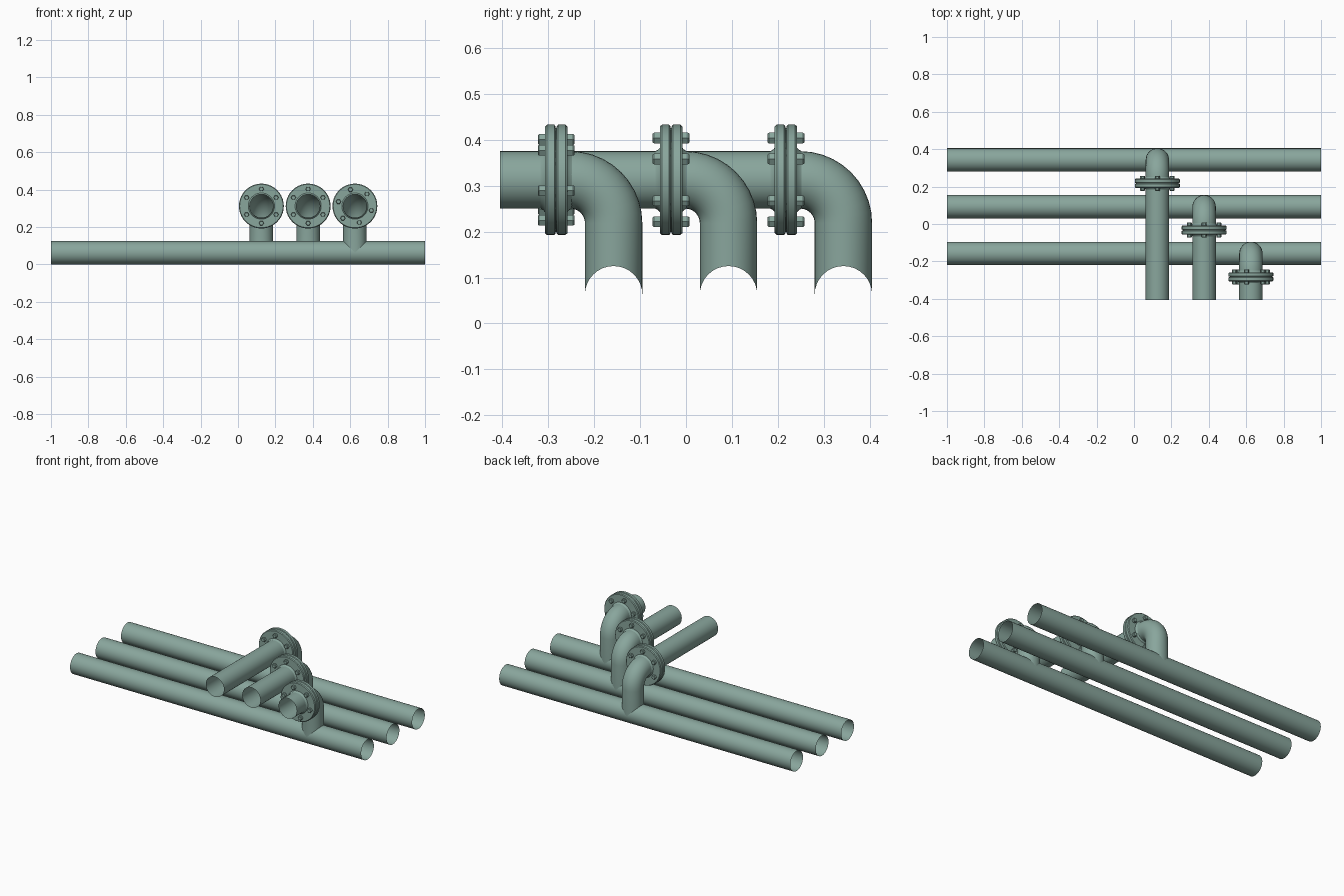
import bpy, bmesh
from math import sin, cos, pi, sqrt, radians
from mathutils import Vector

if "Cube" in bpy.data.objects:
    bpy.data.objects.remove(bpy.data.objects["Cube"])

R = 0.0625          # pipe radius
AXIS_Z = 0.3125     # height of the branch pipes
BEND = 0.094        # elbow centre line radius
SEG = 32

paint = bpy.data.materials.new("grey_green_paint")
paint.use_nodes = True
COLOUR = (0.25, 0.38, 0.335, 1)
paint.diffuse_color = COLOUR
paint.node_tree.nodes["Principled BSDF"].inputs["Base Color"].default_value = COLOUR


def loft(name, rings, closed=False, caps=False, angle=35):
    """Join rings of points into a skin; closed also joins last ring to first."""
    bm = bmesh.new()
    loops = [[bm.verts.new(p) for p in ring] for ring in rings]
    pairs = list(zip(loops, loops[1:]))
    if closed:
        pairs.append((loops[-1], loops[0]))
    for a, b in pairs:
        n = len(a)
        for i in range(n):
            j = (i + 1) % n
            bm.faces.new((a[i], a[j], b[j], b[i]))
    if caps:
        bm.faces.new(loops[0])
        bm.faces.new(loops[-1])
    bmesh.ops.recalc_face_normals(bm, faces=bm.faces)
    mesh = bpy.data.meshes.new(name)
    bm.to_mesh(mesh)
    bm.free()
    mesh.materials.append(paint)
    ob = bpy.data.objects.new(name, mesh)
    bpy.context.collection.objects.link(ob)
    bpy.ops.object.select_all(action='DESELECT')
    ob.select_set(True)
    bpy.context.view_layer.objects.active = ob
    bpy.ops.object.shade_smooth_by_angle(angle=radians(angle))
    return ob


def circle(centre, u, v, r, n=SEG):
    c, u, v = Vector(centre), Vector(u), Vector(v)
    return [c + r * (cos(2 * pi * i / n) * u + sin(2 * pi * i / n) * v) for i in range(n)]


def lathe_y(name, x, z, profile, n=SEG, **kw):
    """Turn a profile of (radius, y) about an axis along y."""
    return loft(name, [circle((x, y, z), (1, 0, 0), (0, 0, 1), r, n) for r, y in profile], **kw)


def main_pipe(name, y):
    loft(name, [circle((x, y, R), (0, 1, 0), (0, 0, 1), R) for x in (-1, 1)])


def elbow(name, x, y):
    """Quarter bend whose lower leg is cut to sit on the main pipe."""
    rings = [circle((x, y - 0.125, AXIS_Z), (1, 0, 0), (0, 0, 1), R)]
    for k in range(11):
        a = pi / 2 * k / 10
        centre = (x, y - BEND + BEND * sin(a), AXIS_Z - BEND + BEND * cos(a))
        rings.append(circle(centre, (1, 0, 0), (0, -sin(a + pi) * 1, cos(a)), R))
    foot = []
    for p in rings[-1]:
        d = min(R, abs(p.y - y))
        foot.append(Vector((p.x, p.y, R + sqrt(R * R - d * d))))
    rings.append(foot)
    loft(name, rings)


def flange(name, x, y, turn):
    # two bevelled plates, each with a short weld collar
    for side, label in ((-1, "front"), (1, "back")):
        shape = [(R, 0.001), (0.116, 0.001), (0.120, 0.004), (0.120, 0.020),
                 (0.116, 0.0245), (0.070, 0.0245), (0.066, 0.028), (R, 0.034)]
        lathe_y(f"{name}_{label}_plate", x, AXIS_Z,
                [(r, y + side * d) for r, d in shape], n=40, closed=True)
    # gasket in the gap
    lathe_y(f"{name}_gasket", x, AXIS_Z,
            [(R, y - 0.0012), (0.113, y - 0.0012), (0.113, y + 0.0012), (R, y + 0.0012)],
            closed=True)
    # ring of hex bolts with heads on both faces
    for k in range(6):
        a = turn + k * pi / 3
        bx, bz = x + 0.091 * cos(a), AXIS_Z + 0.091 * sin(a)
        for side, label in ((-1, "head"), (1, "nut")):
            shape = [(0.0135, 0.024), (0.0135, 0.037), (0.011, 0.040)]
            lathe_y(f"{name}_bolt_{label}_{k + 1}", bx, bz,
                    [(r, y + side * d) for r, d in shape], n=6, caps=True, angle=20)


# three parallel lines, each with a bend, a flange and a forward pipe
LINES = (("front", 0.625, -0.1575, pi / 4),
         ("middle", 0.375, 0.0925, pi / 2),
         ("back", 0.125, 0.3425, pi / 2))
for label, x, y, turn in LINES:
    main_pipe(f"{label}_main_pipe", y)
    elbow(f"{label}_elbow", x, y)
    flange(f"{label}_flange", x, y - 0.125, turn)
    lathe_y(f"{label}_branch_pipe", x, AXIS_Z, [(R, -0.405), (R, y - 0.125)])
